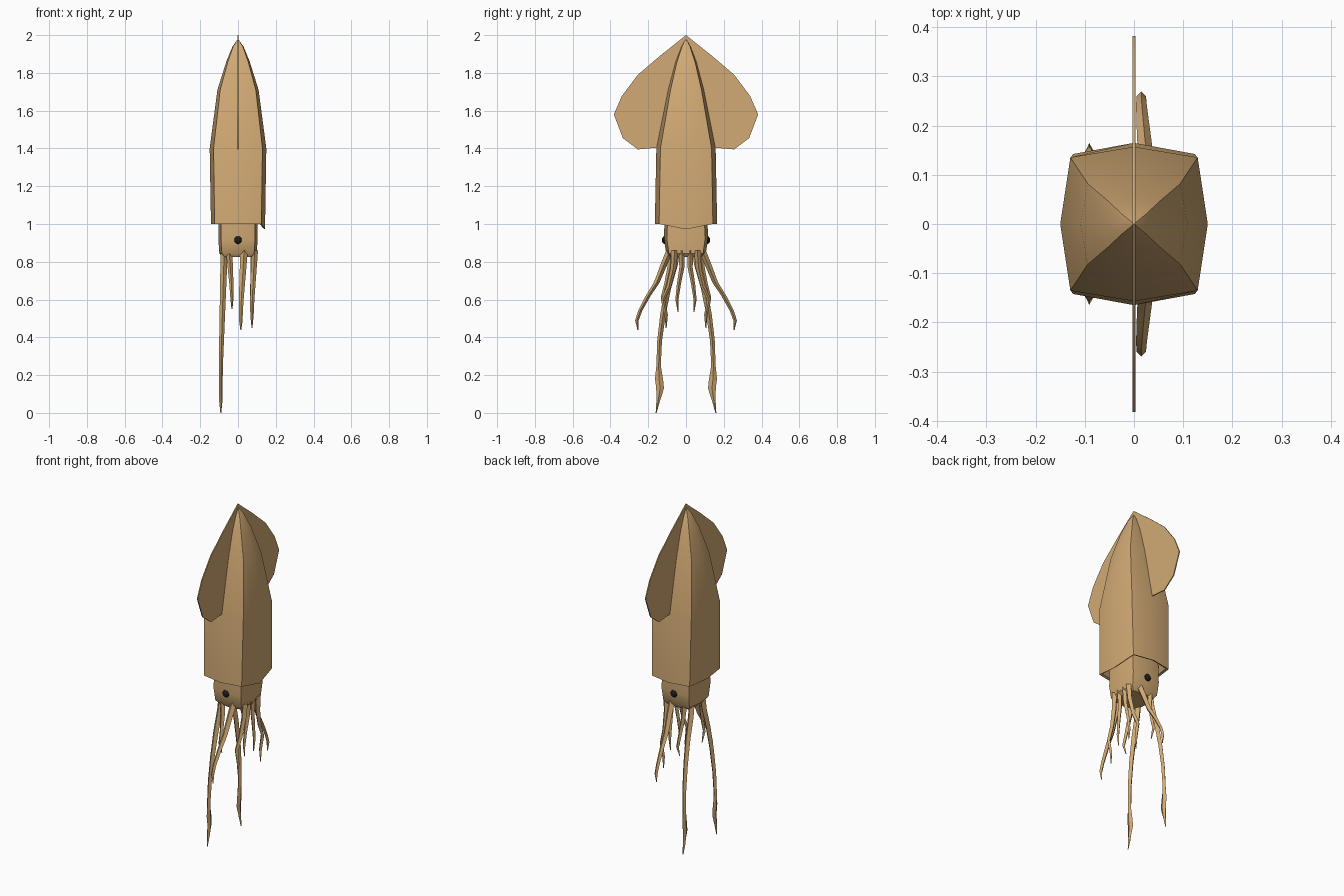
import bpy, bmesh, math

if "Cube" in bpy.data.objects:
    bpy.data.objects.remove(bpy.data.objects["Cube"])


def material(name, rgb):
    m = bpy.data.materials.new(name)
    m.diffuse_color = (*rgb, 1)
    m.use_nodes = True
    m.node_tree.nodes["Principled BSDF"].inputs["Base Color"].default_value = m.diffuse_color
    return m


TAN = material("tan skin", (0.64, 0.40, 0.175))
BLACK = material("eye black", (0.012, 0.011, 0.01))
SIDES = ((1, "back"), (-1, "front"))


def finish(bm, name, mat, angle=35):
    bmesh.ops.recalc_face_normals(bm, faces=bm.faces)
    me = bpy.data.meshes.new(name)
    bm.to_mesh(me)
    bm.free()
    ob = bpy.data.objects.new(name, me)
    bpy.context.collection.objects.link(ob)
    me.materials.append(mat)
    bpy.ops.object.select_all(action='DESELECT')
    ob.select_set(True)
    bpy.context.view_layer.objects.active = ob
    bpy.ops.object.shade_smooth_by_angle(angle=math.radians(angle))
    return ob


def loft(name, rings, angle=35):
    """Skin a list of equally sized point rings and close both ends."""
    bm = bmesh.new()
    rows = [[bm.verts.new(p) for p in ring] for ring in rings]
    n = len(rows[0])
    for a, b in zip(rows, rows[1:]):
        for i in range(n):
            j = (i + 1) % n
            bm.faces.new((a[i], a[j], b[j], b[i]))
    bm.faces.new(rows[0])
    bm.faces.new(rows[-1])
    return finish(bm, name, TAN, angle)


def octagon(z, side, spine, dip=0.0):
    """Boxy eight-sided section; dip lowers the +x side point."""
    ring = []
    for i in range(8):
        a = i * math.pi / 4
        k = 1.22 if i % 2 else 1.0
        ring.append((side * k * math.cos(a), spine * k * math.sin(a), z - (0 if i else dip)))
    return ring


# Mantle: inner lip, rim, then tapering up to the tip
loft("mantle", [
    octagon(1.06, 0.102, 0.119),
    octagon(1.005, 0.131, 0.153, 0.025),
    octagon(1.0, 0.143, 0.165, 0.028),
    octagon(1.4, 0.150, 0.157),
    octagon(1.71, 0.109, 0.095),
    octagon(1.86, 0.062, 0.055),
    octagon(1.94, 0.029, 0.024),
    octagon(1.977, 0.002, 0.002)], angle=32)

# Fins: thin sheets on the x = 0 plane, mirrored in y
outline = [(0, 2.0), (0.138, 1.89), (0.255, 1.79), (0.34, 1.677), (0.382, 1.58),
           (0.334, 1.454), (0.255, 1.395), (0.143, 1.405), (0, 1.43)]
for s, side in SIDES:
    loft("fin_" + side, [[(x, s * y, z) for y, z in outline] for x in (-0.003, 0.003)])

# Head
loft("head", [
    octagon(0.825, 0.082, 0.088),
    octagon(0.845, 0.099, 0.105),
    octagon(0.92, 0.104, 0.117),
    octagon(1.07, 0.102, 0.112)])

# Eyes: small flattened balls
for s, side in SIDES:
    bm = bmesh.new()
    bmesh.ops.create_uvsphere(bm, u_segments=10, v_segments=6, radius=0.021)
    for v in bm.verts:
        v.co.y = v.co.y * 0.7 + s * 0.113
        v.co.z += 0.915
    finish(bm, "eye_" + side, BLACK)


def limb(name, x_root, x_tip, radius, path, club=0.0):
    """Four-sided tapered tube through (y, z) points, mirrored in y.
    club widens the tube in y around z = 0.16."""
    top, bottom = path[0][1], path[-1][1]
    for s, side in SIDES:
        rings = []
        for y, z in path:
            t = (top - z) / (top - bottom)
            x = x_root + (x_tip - x_root) * min(1, 1.4 * t)
            r = radius * (1 - 0.6 * t) if t < 1 else 0.0025
            ry = r + club * max(0, 1 - abs(z - 0.155) / 0.1)
            rings.append([(x + r * math.cos(a), s * (y + ry * math.sin(a)), z)
                          for a in (0, math.pi / 2, math.pi, 1.5 * math.pi)])
        loft(f"{name}_{side}", rings, angle=40)


# Short arms
limb("outer_arm", 0.032, 0.015, 0.020,
     [(0.085, 0.86), (0.115, 0.79), (0.155, 0.69), (0.20, 0.62),
      (0.243, 0.54), (0.26, 0.49), (0.255, 0.44)])
limb("rear_arm", 0.088, 0.074, 0.018,
     [(0.06, 0.86), (0.066, 0.77), (0.09, 0.67), (0.122, 0.60), (0.105, 0.52), (0.105, 0.45)])
limb("inner_arm", 0.084, 0.073, 0.016,
     [(0.022, 0.86), (0.022, 0.77), (0.038, 0.68), (0.048, 0.60), (0.042, 0.535)])
limb("side_arm", -0.047, -0.032, 0.017,
     [(0.078, 0.86), (0.085, 0.77), (0.105, 0.68), (0.125, 0.61), (0.105, 0.55)])

# Long feeding tentacles with a widened club
limb("long_tentacle", -0.073, -0.091, 0.019,
     [(0.05, 0.86), (0.062, 0.78), (0.095, 0.66), (0.122, 0.52), (0.14, 0.38),
      (0.145, 0.25), (0.143, 0.18), (0.137, 0.13), (0.148, 0.06), (0.158, 0)], club=0.015)
